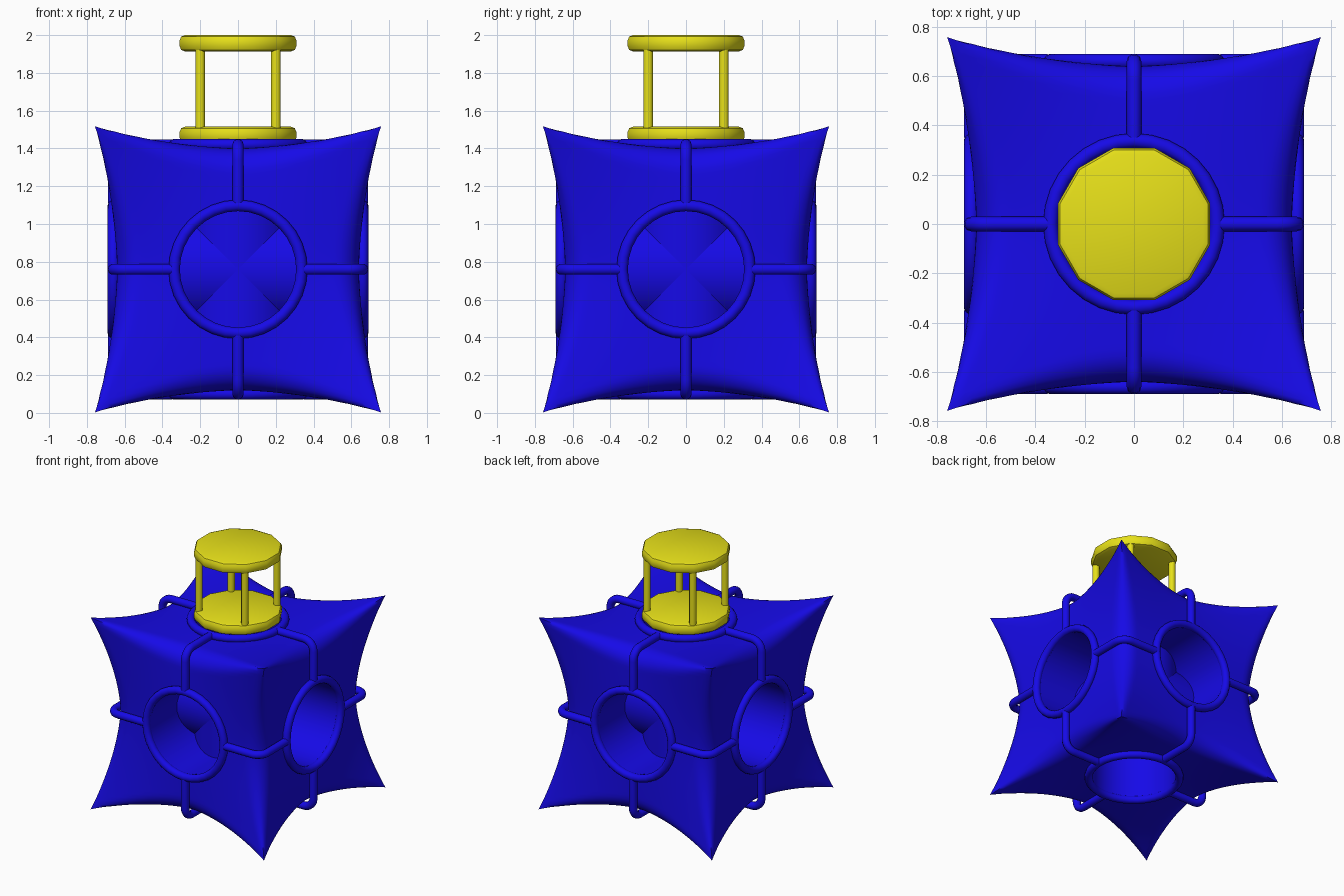
import bpy, bmesh, math
from mathutils import Vector, Matrix

if "Cube" in bpy.data.objects:
    bpy.data.objects.remove(bpy.data.objects["Cube"])

C = Vector((0, 0, 0.76))      # centre of the body
AXES = [Vector((1, 0, 0)), Vector((0, 1, 0)), Vector((0, 0, 1))]


def material(name, rgb):
    m = bpy.data.materials.new(name)
    m.diffuse_color = (*rgb, 1)
    m.use_nodes = True
    m.node_tree.nodes["Principled BSDF"].inputs["Base Color"].default_value = m.diffuse_color
    return m


BLUE = material("blue", (0.008, 0.003, 0.8))
YELLOW = material("yellow", (0.8, 0.75, 0.01))


def finish(obj, name, mat, angle=40):
    obj.name = name
    obj.data.materials.append(mat)
    bpy.ops.object.select_all(action='DESELECT')
    obj.select_set(True)
    bpy.context.view_layer.objects.active = obj
    bpy.ops.object.shade_smooth_by_angle(angle=math.radians(angle))
    return obj


def from_bmesh(bm, name, mat, angle=40):
    me = bpy.data.meshes.new(name)
    bm.to_mesh(me)
    bm.free()
    obj = bpy.data.objects.new(name, me)
    bpy.context.collection.objects.link(obj)
    return finish(obj, name, mat, angle)


def facing(axis):
    return axis.to_track_quat('Z', 'Y').to_matrix().to_4x4()


# Body: cube with soft edges and flared, pointed corners
bm = bmesh.new()
bmesh.ops.create_cube(bm, size=2)
bmesh.ops.subdivide_edges(bm, edges=bm.edges[:], cuts=47, use_grid_fill=True)
for v in bm.verts:
    p = [abs(c) for c in v.co]
    s = [math.copysign(1, c) for c in v.co]
    q = p[:]
    for k in range(3):        # round the edge running along axis k
        i, j = (k + 1) % 3, (k + 2) % 3
        r = 0.2 * (1 - p[k] ** 2)
        a, b = p[i] - 1 + r, p[j] - 1 + r
        if r > 1e-4 and a > 0 and b > 0:
            f = max(a, b) / math.hypot(a, b)
            q[i], q[j] = 1 - r + a * f, 1 - r + b * f
    g = [c ** 1.5 for c in p]
    v.co = [s[i] * q[i] * (0.64 + 0.118 * g[(i + 1) % 3] * g[(i + 2) % 3]) for i in range(3)]
# round openings in all six faces, their rims hidden by the rings
holes = [f for f in bm.faces
         if sorted(abs(c) for c in f.calc_center_median())[2] > 0.6
         and math.hypot(*sorted(abs(c) for c in f.calc_center_median())[:2]) < 0.34]
bmesh.ops.delete(bm, geom=holes, context='FACES')
bmesh.ops.translate(bm, verts=bm.verts[:], vec=C)
from_bmesh(bm, "body", BLUE, 60)

# Three crossing tubes that line the openings
for axis, n in zip(AXES, "xyz"):
    bm = bmesh.new()
    bmesh.ops.create_cone(bm, cap_ends=False, segments=48, radius1=0.315, radius2=0.315,
                          depth=1.32, matrix=Matrix.Translation(C) @ facing(axis))
    from_bmesh(bm, "tube_" + n, BLUE)

# Rings around the openings
for axis, n in zip(AXES, "xyz"):
    for side in (-1, 1):
        bpy.ops.mesh.primitive_torus_add(major_radius=0.338, minor_radius=0.03,
                                         major_segments=32, minor_segments=12,
                                         location=C + axis * side * 0.66,
                                         rotation=facing(axis).to_euler())
        finish(bpy.context.object, f"ring_{n}{side}", BLUE)

# Bars that bend over each edge and join neighbouring rings
arc = [(0.58 + 0.08 * math.sin(t), 0.58 + 0.08 * math.cos(t))
       for t in (i * math.pi / 12 for i in range(7))]
path = [(0.35, 0.66)] + arc + [(0.66, 0.35)]
for i, j in ((0, 1), (1, 2), (0, 2)):
    cu = bpy.data.curves.new("bars", 'CURVE')
    cu.dimensions = '3D'
    cu.bevel_depth = 0.03
    cu.bevel_resolution = 3
    for si in (-1, 1):
        for sj in (-1, 1):
            sp = cu.splines.new('POLY')
            sp.points.add(len(path) - 1)
            for pt, (a, b) in zip(sp.points, path):
                pt.co = (*(C + AXES[i] * si * a + AXES[j] * sj * b), 1)
    tmp = bpy.data.objects.new("tmp", cu)
    bpy.context.collection.objects.link(tmp)
    me = bpy.data.meshes.new_from_object(tmp.evaluated_get(bpy.context.evaluated_depsgraph_get()))
    bpy.data.objects.remove(tmp)
    obj = bpy.data.objects.new("edge_bars", me)
    bpy.context.collection.objects.link(obj)
    me.materials.clear()
    finish(obj, "edge_bars_" + "xyz"[i] + "xyz"[j], BLUE)

# Twelve-sided lantern plates with bevelled rims
for name, z in (("lantern_base", 1.472), ("lantern_cap", 1.957)):
    bm = bmesh.new()
    bmesh.ops.create_cone(bm, cap_ends=True, segments=12, radius1=0.32, radius2=0.32, depth=0.086,
                          matrix=Matrix.Translation((0, 0, z)) @ Matrix.Rotation(math.radians(15), 4, 'Z'))
    rims = [e for e in bm.edges if abs(e.verts[0].co.z - e.verts[1].co.z) < 1e-4]
    bmesh.ops.bevel(bm, geom=rims, offset=0.028, segments=2, profile=0.5, affect='EDGES')
    from_bmesh(bm, name, YELLOW)

# Four lantern posts
for x in (-0.2, 0.2):
    for y in (-0.2, 0.2):
        bpy.ops.mesh.primitive_cylinder_add(vertices=12, radius=0.026, depth=0.46,
                                            location=(x, y, 1.715))
        finish(bpy.context.object, "lantern_post", YELLOW)
